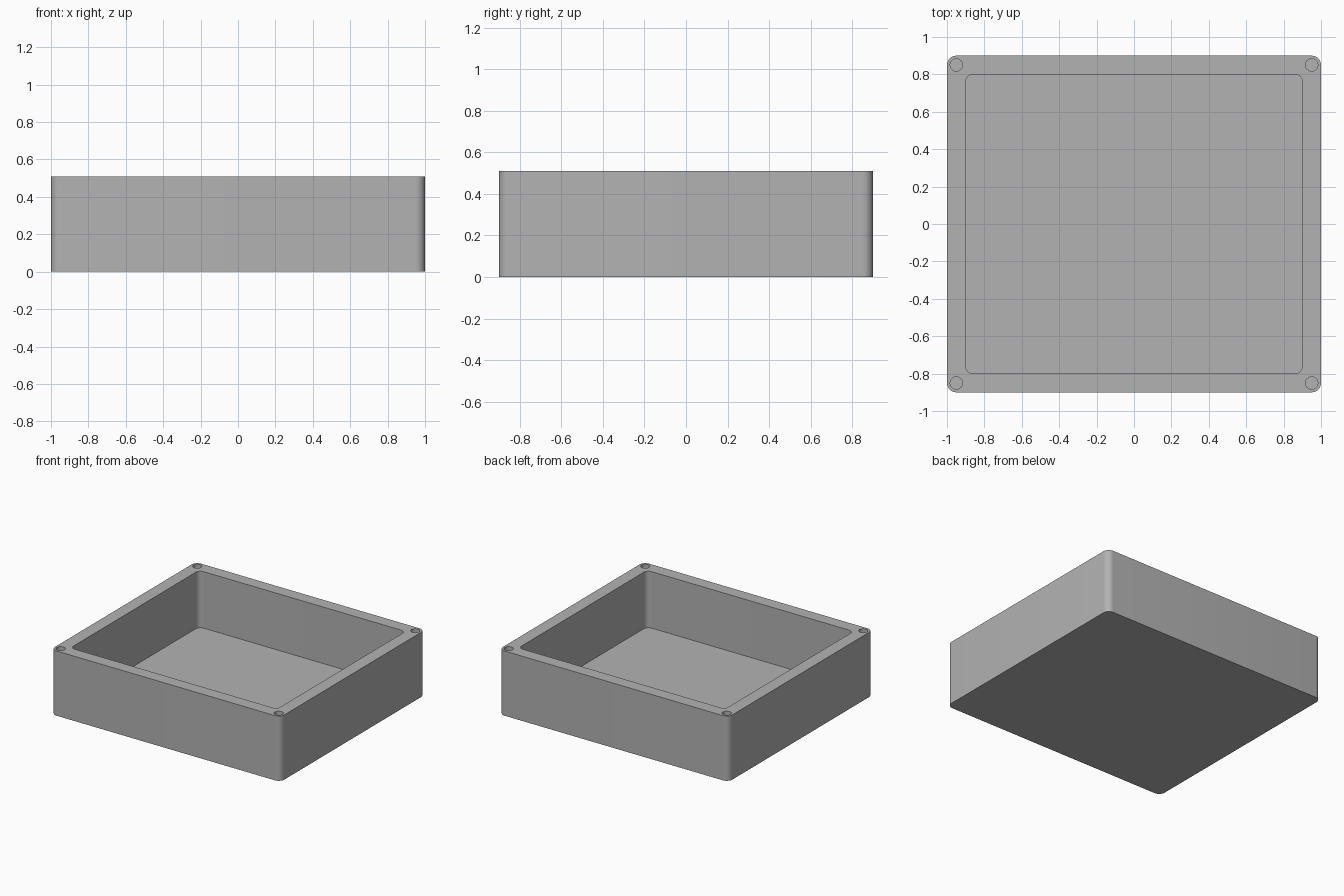
import bpy
import bmesh
from math import cos, sin, pi

HEIGHT, FLOOR = 0.51, 0.065
HOLE_DEPTH = 0.3

cube = bpy.data.objects.get("Cube")
if cube:
    bpy.data.objects.remove(cube, do_unlink=True)

grey = bpy.data.materials.new("grey plastic")
grey.use_nodes = True
colour = (0.45, 0.45, 0.45, 1)
grey.diffuse_color = colour
grey.node_tree.nodes["Principled BSDF"].inputs["Base Color"].default_value = colour


def rounded_outline(half_x, half_y, radius, steps=10):
    """Counter-clockwise outline of a rectangle with rounded corners."""
    points = []
    for quarter, (sx, sy) in enumerate([(1, 1), (-1, 1), (-1, -1), (1, -1)]):
        for i in range(steps + 1):
            a = (quarter + i / steps) * pi / 2
            points.append((sx * (half_x - radius) + radius * cos(a),
                           sy * (half_y - radius) + radius * sin(a)))
    return points


def circle_outline(x, y, radius, sides=32):
    return [(x + radius * cos(2 * pi * i / sides), y + radius * sin(2 * pi * i / sides))
            for i in range(sides)]


def prism(name, outlines, bottom, top):
    """Extrude each outline between two heights, as one object."""
    bm = bmesh.new()
    for outline in outlines:
        face = bm.faces.new([bm.verts.new((x, y, bottom)) for x, y in outline])
        extruded = bmesh.ops.extrude_face_region(bm, geom=[face])["geom"]
        for v in extruded:
            if isinstance(v, bmesh.types.BMVert):
                v.co.z = top
    bmesh.ops.recalc_face_normals(bm, faces=bm.faces)
    mesh = bpy.data.meshes.new(name)
    bm.to_mesh(mesh)
    bm.free()
    mesh.materials.append(grey)
    obj = bpy.data.objects.new(name, mesh)
    bpy.context.collection.objects.link(obj)
    return obj


# Open box: solid body, with the cavity and corner screw holes cut from the top
box = prism("box_body", [rounded_outline(1, 0.9, 0.05)], 0, HEIGHT)
cavity = prism("cavity_cutter", [rounded_outline(0.9, 0.8, 0.04)], FLOOR, HEIGHT + 0.1)
holes = prism("screw_hole_cutter",
              [circle_outline(sx * 0.95, sy * 0.85, 0.033) for sx in (-1, 1) for sy in (-1, 1)],
              HEIGHT - HOLE_DEPTH, HEIGHT + 0.1)

bpy.ops.object.select_all(action="DESELECT")
box.select_set(True)
bpy.context.view_layer.objects.active = box
for cutter in (cavity, holes):
    cut = box.modifiers.new(cutter.name, "BOOLEAN")
    cut.operation = "DIFFERENCE"
    cut.solver = "EXACT"
    cut.object = cutter
    bpy.ops.object.modifier_apply(modifier=cut.name)
    bpy.data.objects.remove(cutter, do_unlink=True)

# Soft corners, crisp rims
bpy.ops.object.shade_smooth_by_angle(angle=pi / 6)
